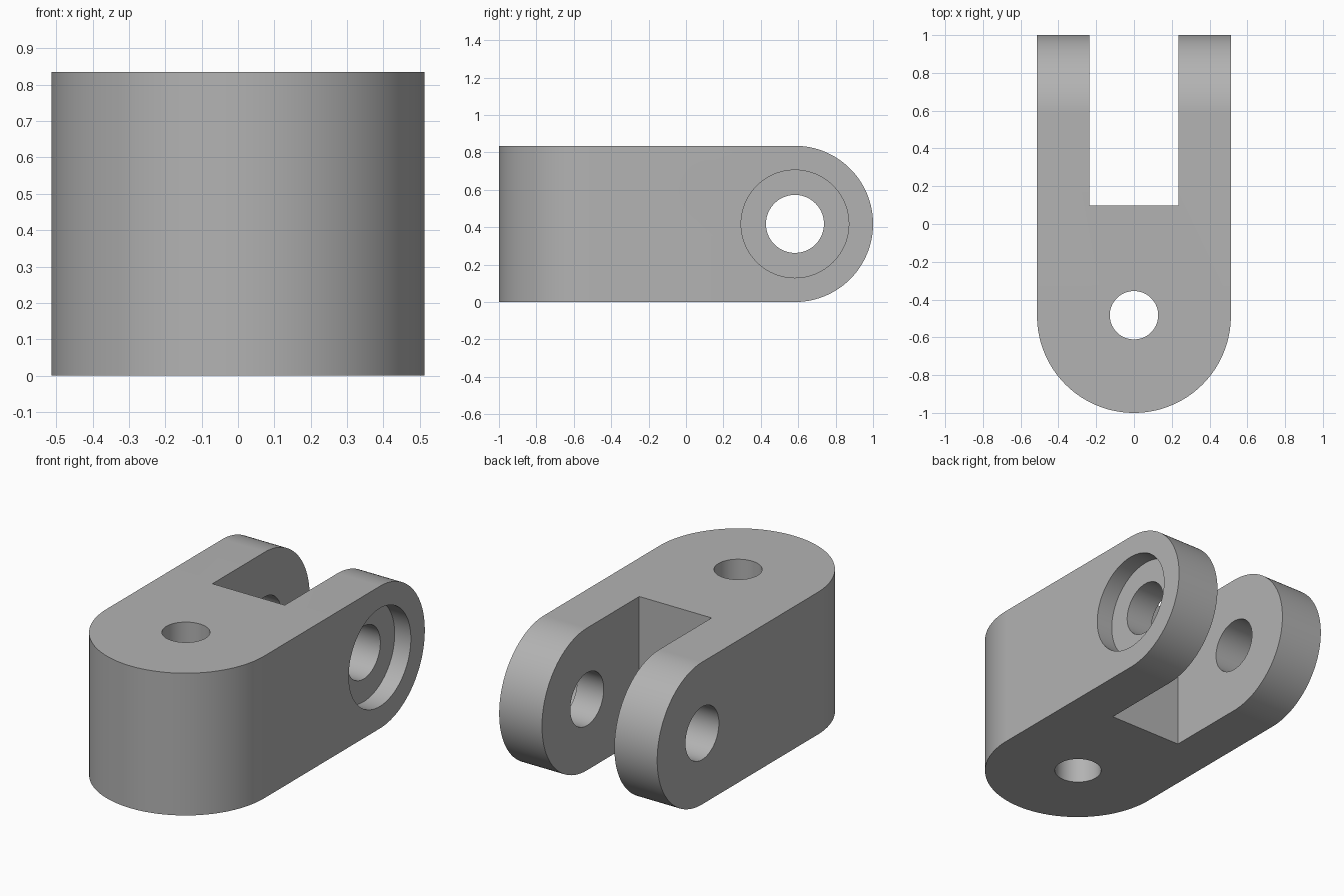
import bpy, bmesh, math
from mathutils import Matrix

cube = bpy.data.objects.get("Cube")
if cube:
    bpy.data.objects.remove(cube, do_unlink=True)

HALF_W, HEIGHT = 0.513, 0.835
FRONT_Y = HALF_W - 1            # centre of the rounded nose
PIVOT_R = HEIGHT / 2
PIVOT_Y = 1 - PIVOT_R           # centre of the rounded arm ends
SLOT_W, SLOT_Y = 0.235, 0.098
RECESS = 0.105                  # depth of the bolt head and nut pockets

grey = bpy.data.materials.new("plain grey")
grey.use_nodes = True
colour = (0.45, 0.45, 0.45, 1)
grey.diffuse_color = colour
grey.node_tree.nodes["Principled BSDF"].inputs["Base Color"].default_value = colour


def arc(cx, cy, r, start, end, steps):
    """Points on an arc, angles in degrees."""
    angles = [math.radians(start + (end - start) * i / steps) for i in range(steps + 1)]
    return [(cx + r * math.cos(a), cy + r * math.sin(a)) for a in angles]


def prism(name, points, low, high, axis="Z"):
    """Extrude an outline along Z (outline in x, y) or X (outline in y, z)."""
    bm = bmesh.new()
    face = bm.faces.new([bm.verts.new((u, v, low)) for u, v in points])
    top = bmesh.ops.extrude_face_region(bm, geom=[face])["geom"]
    bmesh.ops.translate(bm, vec=(0, 0, high - low),
                        verts=[v for v in top if isinstance(v, bmesh.types.BMVert)])
    if axis == "X":
        bm.transform(Matrix(((0, 0, 1, 0), (1, 0, 0, 0), (0, 1, 0, 0), (0, 0, 0, 1))))
    bmesh.ops.recalc_face_normals(bm, faces=bm.faces)
    mesh = bpy.data.meshes.new(name)
    bm.to_mesh(mesh)
    bm.free()
    mesh.materials.append(grey)
    obj = bpy.data.objects.new(name, mesh)
    bpy.context.collection.objects.link(obj)
    return obj


def circle(cx, cy, r, sides=96):
    return arc(cx, cy, r, 0, 360, sides)[:-1]


# Plan outline with a round nose and a fork slot
plan = arc(0, FRONT_Y, HALF_W, 180, 360, 96) + [
    (HALF_W, 1.1), (SLOT_W, 1.1), (SLOT_W, SLOT_Y),
    (-SLOT_W, SLOT_Y), (-SLOT_W, 1.1), (-HALF_W, 1.1)]
bracket = prism("fork_bracket", plan, 0, HEIGHT)

# Side outline that rounds the arm ends
side = arc(PIVOT_Y, PIVOT_R, PIVOT_R, -90, 90, 96) + [(-1.2, HEIGHT), (-1.2, 0)]
# Keep the flat faces clear of the block so only the ends are trimmed
side = [(y, PIVOT_R + (z - PIVOT_R) * 1.0001) for y, z in side]

cutters = [
    ("INTERSECT", prism("side_trim", side, -1, 1, "X")),
    ("DIFFERENCE", prism("vertical_hole", circle(0, FRONT_Y + 0.004, 0.128), -0.1, 1)),
    ("DIFFERENCE", prism("pivot_hole", circle(PIVOT_Y, PIVOT_R, 0.155), -1, 1, "X")),
    ("DIFFERENCE", prism("bolt_head_pocket", circle(PIVOT_Y, PIVOT_R, 0.288),
                         HALF_W - RECESS, 1, "X")),
    ("DIFFERENCE", prism("nut_pocket", circle(PIVOT_Y, PIVOT_R, 0.327, 6),
                         -1, RECESS - HALF_W, "X")),
]
for operation, cutter in cutters:
    mod = bracket.modifiers.new(cutter.name, "BOOLEAN")
    mod.operation = operation
    mod.object = cutter
    mod.solver = "EXACT"

# Bake the cuts and drop the cutters
bpy.context.view_layer.update()
baked = bpy.data.meshes.new_from_object(
    bracket.evaluated_get(bpy.context.evaluated_depsgraph_get()))
bracket.modifiers.clear()
bracket.data = baked
for _, cutter in cutters:
    bpy.data.objects.remove(cutter, do_unlink=True)

bpy.ops.object.select_all(action="DESELECT")
bracket.select_set(True)
bpy.context.view_layer.objects.active = bracket
bpy.ops.object.shade_smooth_by_angle(angle=math.radians(30))
